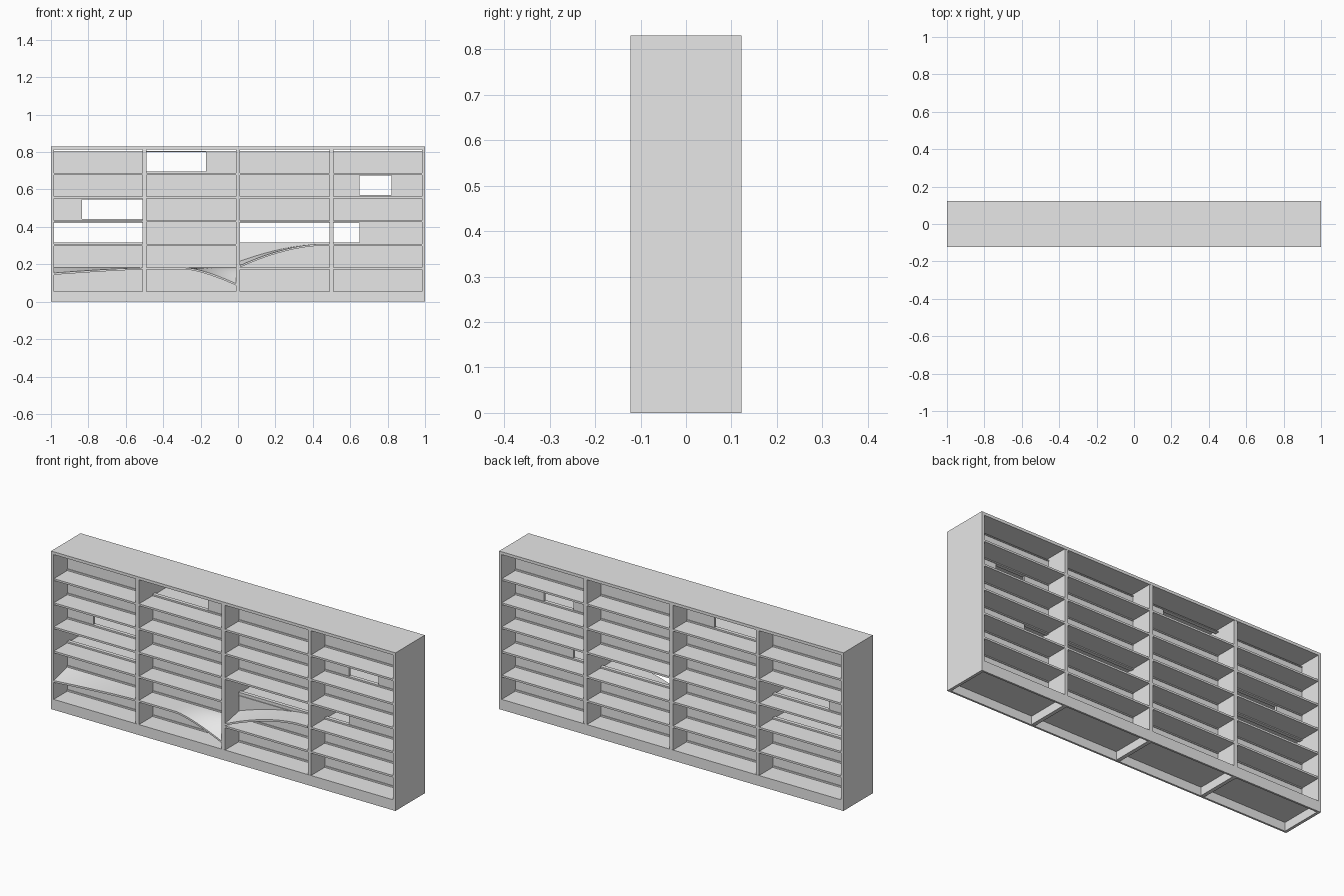
import bpy, bmesh
from mathutils import Vector

cube = bpy.data.objects.get("Cube")
if cube:
    bpy.data.objects.remove(cube, do_unlink=True)

grey = bpy.data.materials.new("plain grey")
grey.use_nodes = True
grey.diffuse_color = (0.8, 0.8, 0.8, 1)
grey.node_tree.nodes["Principled BSDF"].inputs["Base Color"].default_value = (0.8, 0.8, 0.8, 1)


def finish(name, bm):
    bmesh.ops.recalc_face_normals(bm, faces=bm.faces)
    mesh = bpy.data.meshes.new(name)
    bm.to_mesh(mesh)
    bm.free()
    mesh.materials.append(grey)
    obj = bpy.data.objects.new(name, mesh)
    bpy.context.collection.objects.link(obj)
    return obj


def boxes(name, spans):
    """One object from several boxes, each (x0, x1, y0, y1, z0, z1)."""
    bm = bmesh.new()
    for x0, x1, y0, y1, z0, z1 in spans:
        verts = bmesh.ops.create_cube(bm, size=1)["verts"]
        bmesh.ops.scale(bm, verts=verts, vec=(x1 - x0, y1 - y0, z1 - z0))
        bmesh.ops.translate(bm, verts=verts, vec=((x0 + x1) / 2, (y0 + y1) / 2, (z0 + z1) / 2))
    return finish(name, bm)


D = 0.122          # half depth
H = 0.83           # height
T = 0.01           # shelf thickness
PANEL = 0.006      # half thickness of the central panel
columns = [(-0.985, -0.51), (-0.49, -0.01), (0.01, 0.49), (0.51, 0.985)]
levels = [0.05 + 0.1267 * i for i in range(7)]   # shelf heights, the last is the top

# Outer case and dividers
boxes("top_board", [(-1, 1, -D, D, H - 0.015, H)])
boxes("side_walls", [(-1, -0.985, -D, D, 0, H - 0.015), (0.985, 1, -D, D, 0, H - 0.015)])
boxes("dividers", [(x - 0.01, x + 0.01, -D + 0.001, D - 0.001, 0.002, H - 0.015)
                   for x in (-0.5, 0, 0.5)])
boxes("plinths", [(-0.985, 0.985, -D, -D + T, 0, 0.055), (-0.985, 0.985, D - T, D, 0, 0.055)])

# Openings in the central panel: (column, row) -> x range
openings = {(0, 2): (-0.985, -0.51), (0, 3): (-0.835, -0.51), (1, 5): (-0.49, -0.17),
            (2, 2): (0.01, 0.49), (3, 2): (0.51, 0.65), (3, 4): (0.65, 0.82)}
# Sagging front shelves: (column, level)
sagging = {(0, 1), (1, 1), (2, 2)}

panels, rails, shelves = [], [], []
for c, (x0, x1) in enumerate(columns):
    for r in range(6):
        low, high = levels[r] + T / 2, levels[r + 1] - T / 2
        a, b = openings.get((c, r), (x1, x1))
        for p, q in ((x0, a), (b, x1)):
            if q - p > 0.001:
                panels.append((p, q, -PANEL, PANEL, low, high))
        rails.append((x0, x1, -PANEL - 0.004, PANEL + 0.004, low, low + 0.008))
        rails.append((x0, x1, -PANEL - 0.004, PANEL + 0.004, high - 0.005, high))
        front = -PANEL if (c, r) in sagging else -D + 0.001
        shelves.append((x0, x1, front, D - 0.001, levels[r] - T / 2, levels[r] + T / 2))
boxes("central_panels", panels)
boxes("panel_rails", rails)
boxes("shelves", shelves)


def sagging_shelf(name, column, level, droop):
    """Bent shelf; droop(u, v) lowers it along its length u and depth v (0 back, 1 front)."""
    x0, x1 = columns[column]
    bm = bmesh.new()
    bmesh.ops.create_grid(bm, x_segments=24, y_segments=8, size=0.5)
    for v in bm.verts:
        u, w = v.co.x + 0.5, 0.5 - v.co.y
        v.co = Vector((x0 + u * (x1 - x0), -PANEL - w * (D - PANEL),
                       levels[level] + T / 2 - droop(u, w)))
    solid = bmesh.ops.extrude_face_region(bm, geom=bm.faces[:])["geom"]
    moved = [g for g in solid if isinstance(g, bmesh.types.BMVert)]
    bmesh.ops.translate(bm, verts=moved, vec=(0, 0, -T))
    obj = finish(name, bm)
    bpy.ops.object.select_all(action='DESELECT')
    obj.select_set(True)
    bpy.context.view_layer.objects.active = obj
    bpy.ops.object.shade_smooth_by_angle()


sagging_shelf("right_sagging_shelf", 0, 1, lambda u, v: 0.028 * (1 - u) ** 1.3 * v)
sagging_shelf("middle_sagging_shelf", 1, 1,
              lambda u, v: 0.085 * max(0, (u - 0.45) / 0.55) ** 1.4 * v ** 1.5)
sagging_shelf("left_sagging_shelf", 2, 2,
              lambda u, v: 0.115 * max(0, 1 - u / 0.9) ** 1.7 * (0.8 + 0.2 * v))
